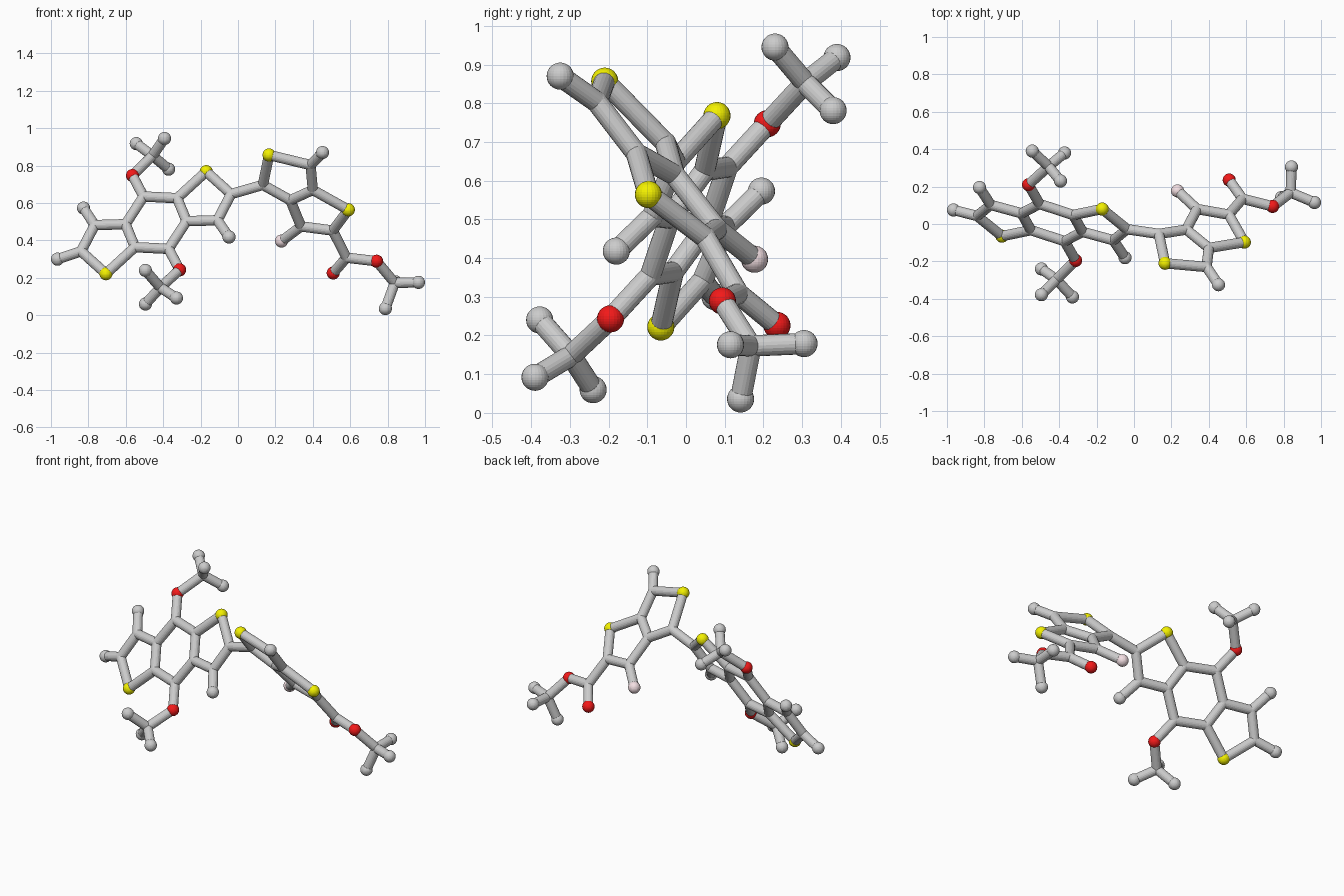
import bpy, bmesh
from mathutils import Vector, Matrix

if "Cube" in bpy.data.objects:
    bpy.data.objects.remove(bpy.data.objects["Cube"])

BALL, STICK = 0.035, 0.0275
CENTRE = Vector((-0.438, 0.0075, 0.495))   # inversion centre of the left ring system


def material(name, rgb):
    m = bpy.data.materials.new(name)
    m.diffuse_color = (*rgb, 1)
    m.use_nodes = True
    m.node_tree.nodes["Principled BSDF"].inputs["Base Color"].default_value = m.diffuse_color
    return m


def make_object(name, bm, mat=None):
    mesh = bpy.data.meshes.new(name)
    bm.to_mesh(mesh)
    bm.free()
    if mat:
        mesh.materials.append(mat)
    bpy.context.collection.objects.link(bpy.data.objects.new(name, mesh))


def balls(name, keys, radius, mat=None):
    bm = bmesh.new()
    for k in keys:
        bmesh.ops.create_uvsphere(bm, u_segments=24, v_segments=16, radius=radius,
                                  matrix=Matrix.Translation(atoms[k]))
    make_object(name, bm, mat)


def sticks(name, pairs):
    bm = bmesh.new()
    for a, b in pairs:
        p, q = atoms[a], atoms[b]
        rot = (q - p).to_track_quat('Z', 'Y').to_matrix().to_4x4()
        bmesh.ops.create_cone(bm, cap_ends=True, segments=20, radius1=STICK, radius2=STICK,
                              depth=(q - p).length,
                              matrix=Matrix.Translation((p + q) / 2) @ rot)
    make_object(name, bm)


# Half of the left three-ring system; the other half is its point reflection
half = {
    "S1": (-0.17, 0.08, 0.768), "C2": (-0.037, -0.028, 0.648), "C3": (-0.11, -0.087, 0.508),
    "C4": (-0.275, -0.042, 0.503), "C5": (-0.325, 0.048, 0.626), "C6": (-0.505, 0.107, 0.635),
}
atoms = {}
for k, p in half.items():
    atoms[k] = Vector(p)
    atoms[k + "m"] = 2 * CENTRE - Vector(p)

# Side groups of the left system
side = {
    "H3": (-0.048, -0.18, 0.418), "H3m": (-0.826, 0.195, 0.573), "H2m": (-0.965, 0.075, 0.30),
    "O6": (-0.564, 0.21, 0.747), "M6": (-0.457, 0.308, 0.853),
    "Ma": (-0.393, 0.23, 0.945), "Mb": (-0.544, 0.39, 0.918), "Mc": (-0.371, 0.38, 0.781),
    "O6m": (-0.312, -0.195, 0.243), "M6m": (-0.415, -0.297, 0.148),
    "Mam": (-0.495, -0.24, 0.06), "Mbm": (-0.329, -0.39, 0.092), "Mcm": (-0.495, -0.378, 0.24),
}
# Right two-ring system with its ester tail
right = {
    "T1": (0.133, -0.053, 0.697), "TS1": (0.166, -0.21, 0.857), "T2": (0.388, -0.23, 0.803),
    "TH": (0.452, -0.325, 0.87), "T3": (0.40, -0.128, 0.67), "T4": (0.28, -0.03, 0.615),
    "TS2": (0.59, -0.097, 0.564), "T5": (0.507, 0.05, 0.453), "T6": (0.337, 0.08, 0.475),
    "F": (0.233, 0.177, 0.397), "E": (0.58, 0.135, 0.308), "EO1": (0.509, 0.235, 0.226),
    "EO2": (0.741, 0.094, 0.289), "EM": (0.838, 0.168, 0.173), "Ea": (0.965, 0.115, 0.176),
    "Eb": (0.788, 0.141, 0.036), "Ec": (0.842, 0.305, 0.179),
}
for group in (side, right):
    atoms.update({k: Vector(p) for k, p in group.items()})


def pairs(text):
    return [tuple(t.split("-")) for t in text.split()]


# Bonds
core = pairs("S1-C2 C2-C3 C3-C4 C4-C5 C5-S1 C5-C6 C3-H3 C6-O6 O6-M6 M6-Ma M6-Mb M6-Mc")
sticks("left_ring_bonds", core + [(a + "m", b + "m") for a, b in core]
       + pairs("C6-C4m C6m-C4 C2m-H2m"))
sticks("link_bond", pairs("C2-T1"))
sticks("right_ring_bonds", pairs("T1-TS1 TS1-T2 T2-TH T2-T3 T3-T4 T4-T1 T3-TS2 TS2-T5 T5-T6 T6-T4 T6-F"))
sticks("ester_bonds", pairs("T5-E E-EO1 E-EO2 EO2-EM EM-Ea EM-Eb EM-Ec"))

# Atoms
sulfur = ["S1", "S1m", "TS1", "TS2"]
oxygen = ["O6", "O6m", "EO1", "EO2"]
ends = ["H3", "H3m", "H2m", "Ma", "Mb", "Mc", "Mam", "Mbm", "Mcm", "TH", "Ea", "Eb", "Ec"]
balls("sulfur_atoms", sulfur, BALL, material("yellow", (0.9, 0.88, 0.0)))
balls("oxygen_atoms", oxygen, BALL, material("red", (0.9, 0.01, 0.01)))
balls("fluorine_atom", ["F"], BALL, material("pale_pink", (0.9, 0.74, 0.77)))
balls("hydrogen_ends", ends, BALL)
balls("carbon_joints", [k for k in atoms if k not in sulfur + oxygen + ends + ["F"]], STICK + 0.0005)
